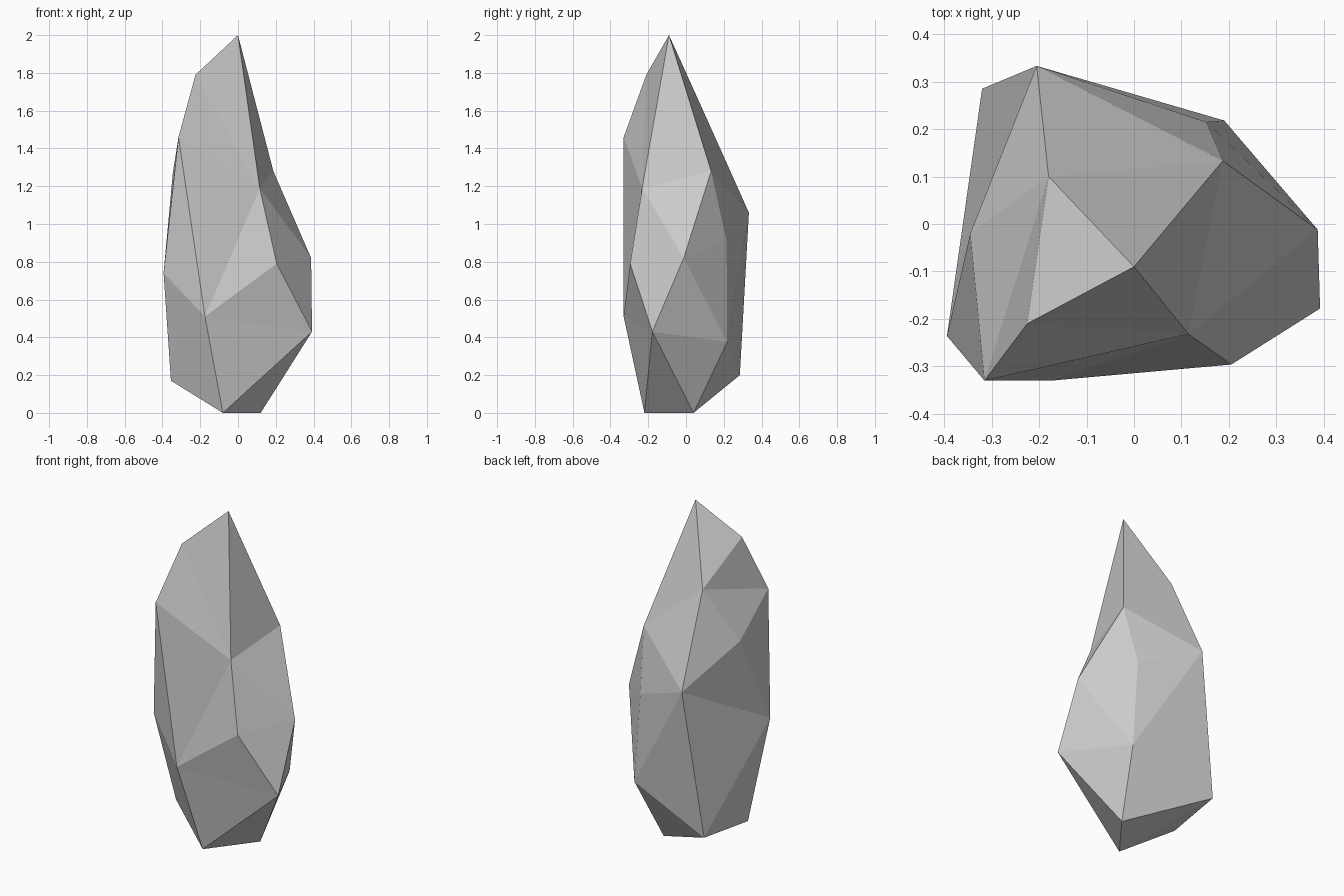
import bpy, bmesh

if "Cube" in bpy.data.objects:
    bpy.data.objects.remove(bpy.data.objects["Cube"])

# Corner points of the faceted stone, from the tip down to the foot
corners = {
    "tip": (0.0, -0.09, 2.0),
    "shoulder": (-0.225, -0.21, 1.79),
    "back_notch": (-0.18, 0.10, 1.58),
    "brow": (-0.315, -0.33, 1.46),
    "back_ridge": (0.187, 0.133, 1.28),
    "left_ridge": (-0.345, -0.02, 1.27),
    "front_notch": (0.115, -0.232, 1.19),
    "back": (-0.205, 0.333, 1.06),
    "back_right": (0.152, 0.215, 0.91),
    "right": (0.387, -0.012, 0.82),
    "front_right": (0.205, -0.296, 0.79),
    "left": (-0.394, -0.236, 0.74),
    "front": (-0.175, -0.33, 0.51),
    "low_right": (0.392, -0.178, 0.43),
    "low_back": (0.19, 0.218, 0.375),
    "foot_back": (-0.32, 0.285, 0.20),
    "foot_left": (-0.355, -0.08, 0.17),
    "foot_front": (-0.08, -0.22, 0.0),
    "foot_right": (0.12, 0.04, 0.0),
}

bm = bmesh.new()
v = {name: bm.verts.new(co) for name, co in corners.items()}


def fan(hub, rim, closed=True):
    """Triangles from one corner to the chain of corners around it."""
    names = rim.split()
    if closed:
        names.append(names[0])
    for a, b in zip(names, names[1:]):
        bm.faces.new((v[hub], v[a], v[b]))


# Pointed top
fan("tip", "shoulder front_notch back_ridge back_notch")
# Left, back and right flanks
fan("brow", "shoulder front_notch front left left_ridge back_notch")
fan("back", "back_notch back_ridge back_right low_back foot_back left left_ridge")
fan("right", "front_notch back_ridge back_right low_back low_right front_right")
# Lower front and underside
fan("front", "front_notch front_right low_right foot_front foot_left left", closed=False)
fan("foot_right", "foot_front low_right low_back foot_back")
fan("foot_left", "foot_front foot_back left", closed=False)

bmesh.ops.recalc_face_normals(bm, faces=bm.faces)
mesh = bpy.data.meshes.new("faceted_stone")
bm.to_mesh(mesh)
bm.free()
bpy.context.collection.objects.link(bpy.data.objects.new("faceted_stone", mesh))
